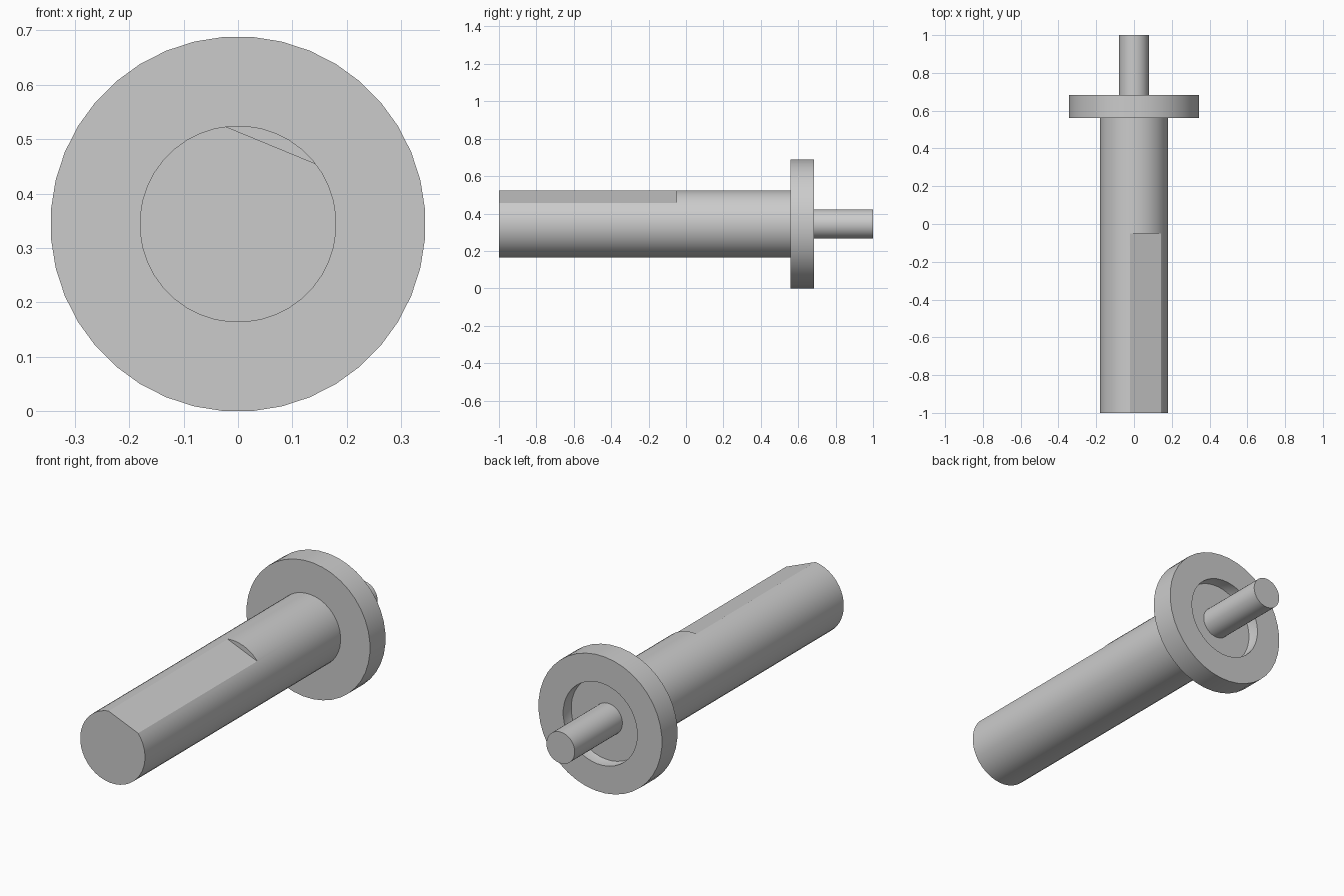
import bpy, math
from mathutils import Matrix, Vector

default = bpy.data.objects.get("Cube")
if default:
    bpy.data.objects.remove(default, do_unlink=True)

SIDES = 40
AXIS_Z = 0.344

steel = bpy.data.materials.new("light grey steel")
steel.use_nodes = True
GREY = (0.6, 0.6, 0.6, 1)
steel.diffuse_color = GREY
steel.node_tree.nodes["Principled BSDF"].inputs["Base Color"].default_value = GREY


def lathe(name, profile, closed=False):
    """Revolve (radius, y) points about the part's axis; open profiles get flat caps."""
    verts, faces = [], []
    for r, y in profile:
        for i in range(SIDES):
            a = (i + 0.5) * math.tau / SIDES
            verts.append((r * math.cos(a), y, AXIS_Z + r * math.sin(a)))
    count = len(profile)
    for k in range(count if closed else count - 1):
        a, b = k * SIDES, (k + 1) % count * SIDES
        for i in range(SIDES):
            j = (i + 1) % SIDES
            faces.append((a + i, a + j, b + j, b + i))
    if not closed:
        faces.append(tuple(reversed(range(SIDES))))
        faces.append(tuple(range((count - 1) * SIDES, count * SIDES)))
    mesh = bpy.data.meshes.new(name)
    mesh.from_pydata(verts, [], faces)
    mesh.materials.append(steel)
    obj = bpy.data.objects.new(name, mesh)
    bpy.context.collection.objects.link(obj)
    return obj


def fix_and_smooth(obj):
    bpy.ops.object.select_all(action='DESELECT')
    obj.select_set(True)
    bpy.context.view_layer.objects.active = obj
    bpy.ops.object.mode_set(mode='EDIT')
    bpy.ops.mesh.select_all(action='SELECT')
    bpy.ops.mesh.normals_make_consistent(inside=False)
    bpy.ops.object.mode_set(mode='OBJECT')
    bpy.ops.object.shade_smooth_by_angle(angle=math.radians(25))


# Main shaft, reaching into the flange to form the recess floor
shaft = lathe("shaft", [(0.181, -1), (0.181, 0.56), (0.25, 0.58), (0.25, 0.62)])
# Flange ring with its recess open to the back
flange = lathe("flange", [(0.345, 0.56), (0.345, 0.684), (0.207, 0.684),
                          (0.207, 0.62), (0.181, 0.56)], closed=True)
# Thin rear pin
pin = lathe("rear_pin", [(0.079, 0.61), (0.079, 1)])
for part in (shaft, flange, pin):
    fix_and_smooth(part)

# Slanted flat milled along the front half of the shaft
p, q = Vector((-0.027, 0, 0.525)), Vector((0.145, 0, 0.454))
along = (q - p).normalized()
normal = Vector((-along.z, 0, along.x))
depth = 0.2
center = (p + q) / 2 + normal * depth / 2
center.y = -0.55
bpy.ops.mesh.primitive_cube_add(size=1)
cutter = bpy.context.object
cutter.name = "flat_cutter"
cutter.hide_render = True
turn = Matrix((along, Vector((0, 1, 0)), normal)).transposed().to_4x4()
cutter.matrix_world = Matrix.Translation(center) @ turn @ Matrix.Diagonal((0.4, 1, depth, 1))

cut = shaft.modifiers.new("flat", 'BOOLEAN')
cut.operation = 'DIFFERENCE'
cut.solver = 'EXACT'
cut.object = cutter
bpy.context.view_layer.update()
graph = bpy.context.evaluated_depsgraph_get()
result = bpy.data.meshes.new_from_object(shaft.evaluated_get(graph))
shaft.modifiers.clear()
shaft.data = result
bpy.data.objects.remove(cutter, do_unlink=True)
result.materials.clear()
result.materials.append(steel)
for face in result.polygons:
    face.material_index = 0
fix_and_smooth(shaft)
